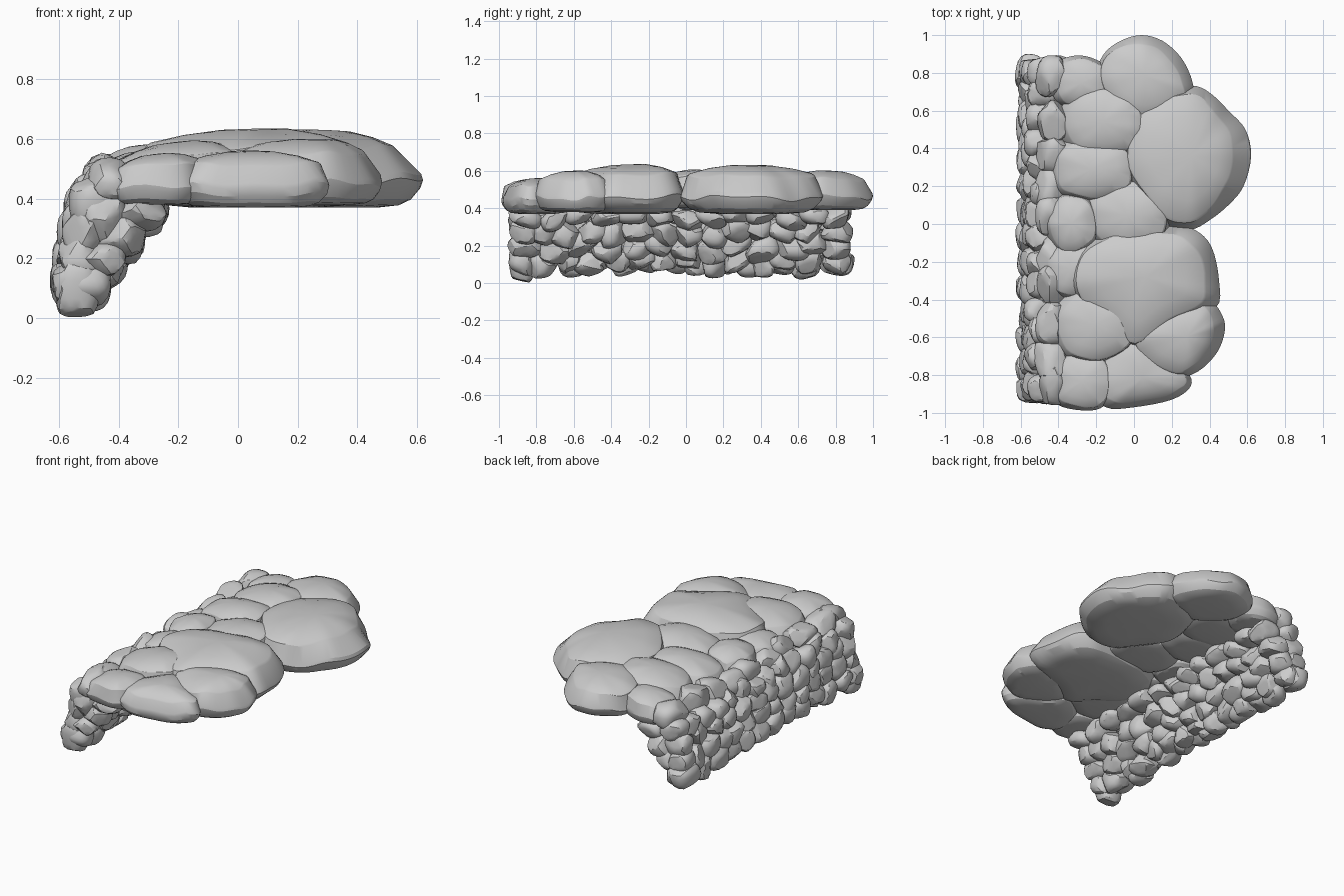
import bpy, bmesh, math, random
from mathutils import Vector, Matrix

if "Cube" in bpy.data.objects:
    bpy.data.objects.remove(bpy.data.objects["Cube"])

random.seed(7)


def finish(bm, name, angle=32):
    bmesh.ops.recalc_face_normals(bm, faces=bm.faces)
    me = bpy.data.meshes.new(name)
    bm.to_mesh(me)
    bm.free()
    ob = bpy.data.objects.new(name, me)
    bpy.context.collection.objects.link(ob)
    bpy.ops.object.select_all(action='DESELECT')
    ob.select_set(True)
    bpy.context.view_layer.objects.active = ob
    bpy.ops.object.shade_smooth_by_angle(angle=math.radians(angle))
    return ob


def add_stone(bm, centre, radii, cuts=8, turn=0.3):
    """Boulder: rounded block chipped flat by random planes."""
    verts = bmesh.ops.create_icosphere(bm, subdivisions=3, radius=1)['verts']
    planes = []
    for _ in range(cuts):
        n = Vector([random.gauss(0, 1) for _ in range(3)]).normalized()
        planes.append((n, random.uniform(0.76, 0.95)))
    rot = Matrix.Rotation(random.uniform(-turn, turn) * 1.8, 3, 'X') @ \
        Matrix.Rotation(random.uniform(-turn, turn) * 0.6, 3, 'Z')
    for v in verts:
        p = v.co / sum(abs(c) ** 2.8 for c in v.co) ** (1 / 2.8)
        for n, d in planes:
            over = p.dot(n) - d
            if over > 0:
                p -= n * over * 0.92
        v.co = Vector(centre) + rot @ Vector([p[i] * radii[i] for i in range(3)])


def smooth_loop(pts, steps=4):
    """Closed Catmull-Rom curve through the outline points."""
    pts = [Vector(p) for p in pts]
    n, out = len(pts), []
    for i in range(n):
        a, b, c, d = (pts[(i + k) % n] for k in (-1, 0, 1, 2))
        for s in range(steps):
            t = s / steps
            out.append(0.5 * (2 * b + (c - a) * t + (2 * a - 5 * b + 4 * c - d) * t * t
                              + (3 * b - a - 3 * c + d) * t ** 3))
    return out


def slab(name, outline, z0, z1, tilt=(0, 0), slope=(0, 0), rim=0.34):
    """Flat rock: flat underside, blunt rim, bevelled shoulder, domed top.
    slope = direction (and depth) in which the shoulder is cut back further."""
    loop = smooth_loop(outline)
    n = len(loop)
    mid = sum(loop, Vector((0, 0))) / n
    h = z1 - z0
    profile = [(0.5, 0), (0.74, 0.03), (0.87, 0.1), (0.97, 0.24), (1, rim), (0.98, rim + 0.08),
               (0.9, 0.77), (0.86, 0.81), (0.6, 0.92), (0.3, 0.99)]
    ph = random.uniform(0, 6)
    bm = bmesh.new()
    rings = []
    for s, f in profile:
        ring = []
        for i, p in enumerate(loop):
            a = math.tau * i / n
            wob = 0.05 * math.sin(3 * a + ph) + 0.03 * math.sin(7 * a + 2 * ph)
            cut = 0
            if f > 0.6:
                u = (p - mid).normalized()
                cut = max(0, u.x * slope[0] + u.y * slope[1]) * s + wob * 0.4
            q = mid + (p - mid) * (s - cut)
            d = q - mid
            z = z0 + h * (f + wob * math.sin(math.pi * f)) + f * (tilt[0] * d.x + tilt[1] * d.y)
            ring.append(bm.verts.new((q.x, q.y, z)))
        rings.append(ring)
    for lo, hi in zip(rings, rings[1:]):
        for i in range(n):
            j = (i + 1) % n
            bm.faces.new((lo[i], lo[j], hi[j], hi[i]))
    for ring, z in ((rings[0], z0), (rings[-1], z1)):
        c = bm.verts.new((mid.x, mid.y, z))
        for i in range(n):
            bm.faces.new((ring[i], ring[(i + 1) % n], c))
    return finish(bm, name, 24)


def blob(x0, x1, y0, y1):
    """Irregular rounded outline filling a rectangle."""
    pts = []
    for i in range(9):
        a = math.tau * (i + random.uniform(-0.2, 0.2)) / 9
        c, s = math.cos(a), math.sin(a)
        k = (abs(c) ** 2.6 + abs(s) ** 2.6) ** (-1 / 2.6)
        pts.append(((x0 + x1) / 2 + (x1 - x0) / 2 * c * k, (y0 + y1) / 2 + (y1 - y0) / 2 * s * k))
    return pts


# Large overhanging roof slabs
slab("roof_slab_large",
     [(.33, .73), (.42, .68), (.5, .6), (.59, .5), (.62, .36), (.58, .2), (.5, .1), (.4, .02),
      (.3, -.03), (.16, -.01), (.05, .1), (-.06, .3), (-.04, .5), (.04, .64), (.2, .72)],
     .37, .63, (-.04, -.02), (.2, 0))
slab("roof_slab_middle",
     [(-.36, -.3), (-.3, -.14), (-.15, -.05), (0, -.02), (.2, -.01), (.32, -.03), (.41, -.12),
      (.45, -.3), (.43, -.45), (.2, -.56), (0, -.67), (-.15, -.55), (-.29, -.43)],
     .37, .635, (.02, .02), (.1, 0))
slab("roof_slab_back",
     [(-.2, .78), (-.16, .9), (-.07, .97), (.04, 1.0), (.15, .97), (.25, .88), (.31, .75),
      (.3, .65), (.15, .55), (0, .54), (-.14, .65)], .39, .6, (0, -.06), (.12, .12))
slab("roof_slab_corner",
     [(-.03, -.6), (.1, -.47), (.3, -.4), (.41, -.41), (.47, -.49), (.48, -.57), (.44, -.68),
      (.34, -.78), (.22, -.81), (.07, -.74)], .38, .6, (-.03, .03), (.2, -.03))
slab("roof_slab_front",
     [(-.22, -.86), (-.14, -.68), (0, -.59), (.15, -.68), (.28, -.78), (.3, -.86), (.2, -.93),
      (0, -.97), (-.15, -.97)], .37, .56, (0, .06), (0, -.1), .4)

# Medium roof slabs filling in towards the wall
medium = [(-.44, .01, -.74, -.33, .39, .59), (-.44, -.11, -.99, -.67, .38, .55),
          (-.27, .2, -.14, .24, .4, .6), (-.4, .07, .35, .73, .4, .6),
          (-.45, .01, .12, .46, .4, .59), (-.44, -.12, .61, .89, .39, .56),
          (-.47, -.19, -.16, .16, .4, .58), (-.48, -.18, -.39, -.09, .4, .56)]
for k, (x0, x1, y0, y1, z0, z1) in enumerate(medium):
    slab(f"roof_slab_small_{k + 1}", blob(x0, x1, y0, y1), z0, z1, (.12, 0), (-.08, 0))

# Leaning wall: rows of (x, z, depth radius, height radius, stone count)
rows = {
    "wall_outer": [(-.545, .12, .075, .075, 13), (-.535, .205, .078, .08, 14),
                   (-.515, .3, .08, .08, 13), (-.49, .385, .08, .08, 14),
                   (-.43, .46, .085, .08, 10)],
    "wall_inner": [(-.505, .115, .075, .07, 14), (-.455, .195, .082, .07, 13),
                   (-.395, .275, .082, .07, 14), (-.335, .35, .09, .055, 13)],
}
for part, specs in rows.items():
    bm = bmesh.new()
    for r, (x, z, rx, rz, count) in enumerate(specs):
        pitch = 1.8 / count
        for i in range(count):
            y, dz = -.93 + pitch * (i + .5), 0
            if 0 < i < count - 1:
                y += pitch * ((.2 if r % 2 else -.2) + random.uniform(-.15, .15))
                dz = random.uniform(-.022, .022)
            add_stone(bm, (x + random.uniform(-.01, .01) + dz * .4, y, z + dz),
                      (rx, pitch * random.uniform(.55, .72), rz * random.uniform(.88, 1.1)))
    finish(bm, part, 25)

# Foot stone at the front end, reaching the ground, and the upright stone above it
bm = bmesh.new()
add_stone(bm, (-.54, -.88, .1), (.075, .065, .108), 6, .1)
add_stone(bm, (-.45, -.88, .35), (.075, .075, .105), 6, .1)
finish(bm, "foot_stones", 25)
